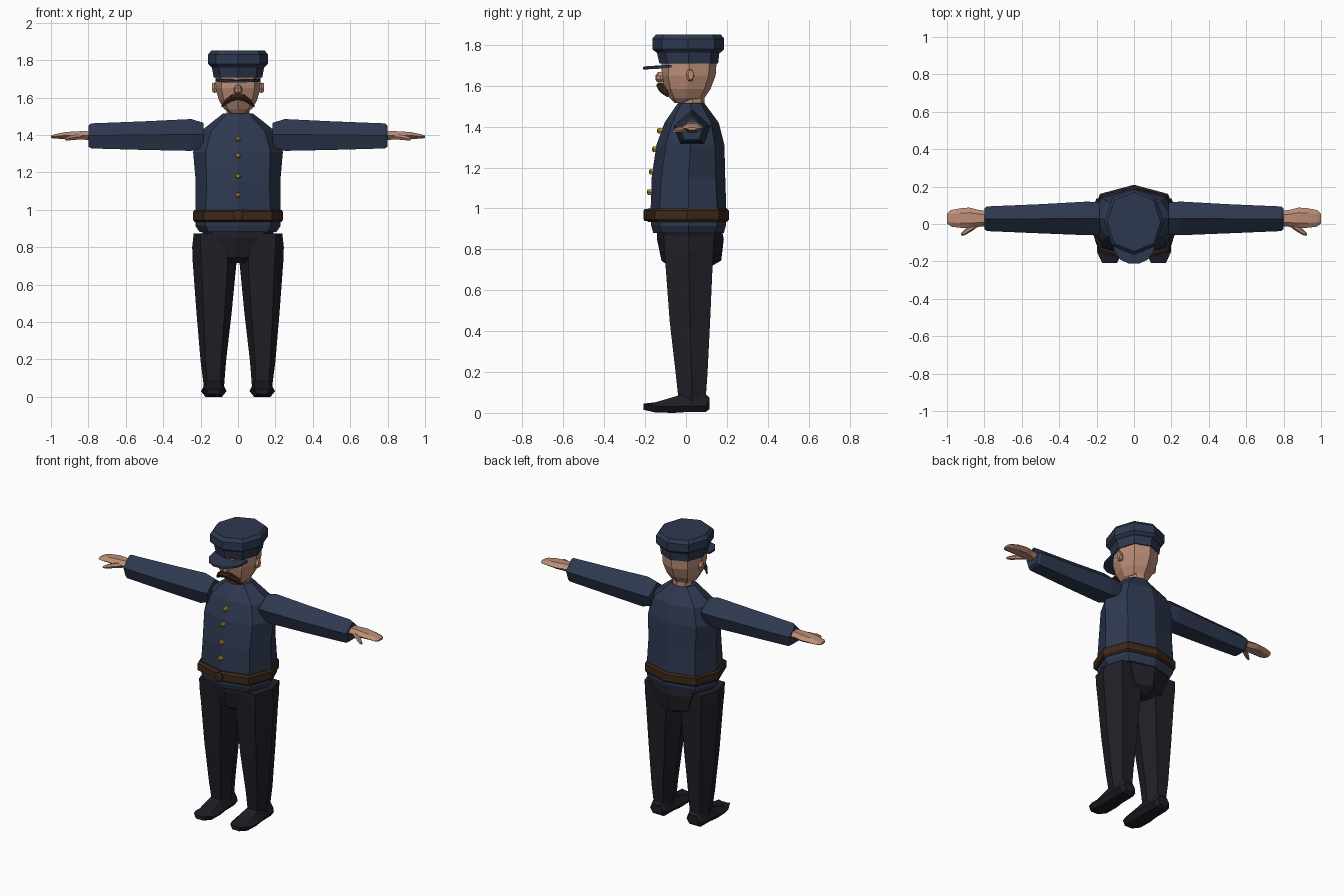
import bpy, bmesh, math
from mathutils import Vector

if "Cube" in bpy.data.objects:
    bpy.data.objects.remove(bpy.data.objects["Cube"])


def material(name, rgb):
    m = bpy.data.materials.new(name)
    m.diffuse_color = (*rgb, 1)
    m.use_nodes = True
    m.node_tree.nodes["Principled BSDF"].inputs["Base Color"].default_value = m.diffuse_color
    return m


NAVY = material("navy cloth", (0.027, 0.040, 0.080))
BLACK = material("charcoal cloth", (0.015, 0.014, 0.021))
SHOE = material("shoe leather", (0.013, 0.012, 0.018))
SKIN = material("skin", (0.50, 0.27, 0.185))
BROWN = material("belt leather", (0.046, 0.021, 0.010))
HAIR = material("dark brown hair", (0.035, 0.014, 0.009))
GOLD = material("brass", (0.50, 0.29, 0.03))


def loft(name, rings, mat, mirror=False):
    """Skin a closed solid over rings that have equal point counts."""
    bm = bmesh.new()
    loops = [[bm.verts.new(p) for p in r] for r in rings]
    n = len(loops[0])
    for a, b in zip(loops, loops[1:]):
        for i in range(n):
            j = (i + 1) % n
            bm.faces.new((a[i], a[j], b[j], b[i]))
    bm.faces.new(loops[0])
    bm.faces.new(loops[-1])
    bmesh.ops.recalc_face_normals(bm, faces=bm.faces)
    me = bpy.data.meshes.new(name)
    bm.to_mesh(me)
    bm.free()
    me.materials.append(mat)
    ob = bpy.data.objects.new(name, me)
    bpy.context.collection.objects.link(ob)
    if mirror:
        ob.modifiers.new("mirror", 'MIRROR').use_mirror_merge = False
    return ob


def oct_ring(z, hx, y0, y1, k=0.72, x=0):
    """Eight-sided horizontal ring with corners on both axes."""
    c, h = (y0 + y1) / 2, (y1 - y0) / 2
    dirs = [(1, 0), (k, k), (0, 1), (-k, k), (-1, 0), (-k, -k), (0, -1), (k, -k)]
    return [(x + hx * u, c + h * v, z) for u, v in dirs]


def hex_ring(z, x0, x1, y0, y1):
    """Six-sided horizontal ring with flat front and back."""
    cx, hx, cy, hy = (x0 + x1) / 2, (x1 - x0) / 2, (y0 + y1) / 2, (y1 - y0) / 2
    dirs = [(1, 0), (.6, 1), (-.6, 1), (-1, 0), (-.6, -1), (.6, -1)]
    return [(cx + hx * u, cy + hy * v, z) for u, v in dirs]


def side_ring(x, y, z, hy, hz, n=6, turn=0):
    """Upright ring across the x direction."""
    return [(x, y + hy * math.cos(turn + i * math.tau / n),
             z + hz * math.sin(turn + i * math.tau / n)) for i in range(n)]


def sleeve_ring(x, ym, hy, top, bot):
    """Five-sided sleeve section, ridge up."""
    mid = bot + (top - bot) * 0.52
    return [(x, ym, top), (x, ym + hy, mid), (x, ym + hy * .65, bot),
            (x, ym - hy * .65, bot), (x, ym - hy, mid)]


# jacket
loft("jacket", [oct_ring(z, hx, a, b, k) for z, hx, a, b, k in [
    (.88, .205, -.16, .185, .76), (.915, .228, -.17, .195, .76),
    (1.0, .228, -.173, .197, .76), (1.15, .226, -.168, .192, .74),
    (1.31, .240, -.145, .188, .72), (1.42, .200, -.105, .160, .72),
    (1.515, .08, -.04, .09, .72)]], NAVY)

# belt with buckle
loft("belt", [oct_ring(z, hx, a, b, .76) for z, hx, a, b in [
    (.935, .232, -.185, .2), (.945, .24, -.2, .21),
    (.99, .24, -.2, .21), (1.0, .232, -.185, .2)]], BROWN)
loft("belt_buckle", [[(r * math.cos(i * math.tau / 8), y, .968 + r * math.sin(i * math.tau / 8))
                      for i in range(8)] for y, r in ((-.18, .03), (-.203, .03), (-.208, .02))], BROWN)

# buttons
for i, (y, z) in enumerate([(-.178, 1.08), (-.168, 1.18), (-.152, 1.29), (-.129, 1.38)]):
    loft(f"button_{i + 1}", [[(r * math.cos(t * math.tau / 6), y + d, z + r * math.sin(t * math.tau / 6))
                              for t in range(6)] for d, r in ((.02, .015), (-.008, .015), (-.014, .008))], GOLD)

# sleeves
loft("sleeve", [sleeve_ring(*a) for a in [
    (.185, .03, .085, 1.465, 1.335), (.25, .03, .09, 1.485, 1.315),
    (.50, .028, .078, 1.473, 1.32), (.785, .028, .066, 1.462, 1.328),
    (.80, .028, .056, 1.45, 1.338)]], NAVY, True)

# hands and thumbs
loft("hand", [side_ring(*a) for a in [
    (.78, .03, 1.395, .04, .028), (.83, .03, 1.398, .045, .026),
    (.88, .033, 1.398, .055, .024), (.93, .032, 1.397, .052, .02),
    (.98, .03, 1.392, .044, .014), (1.0, .03, 1.39, .025, .007)]], SKIN, True)
loft("thumb", [side_ring(*a) for a in [
    (.83, .01, 1.392, .022, .018), (.87, -.02, 1.388, .02, .016),
    (.905, -.045, 1.382, .015, .013), (.925, -.056, 1.378, .007, .007)]], SKIN, True)

# trousers
loft("trouser_seat", [oct_ring(z, hx, a, b, .74) for z, hx, a, b in [
    (.715, .09, -.08, .12), (.745, .14, -.12, .172), (.85, .19, -.142, .185),
    (.90, .19, -.14, .175)]], BLACK)
loft("trouser_leg", [hex_ring(*a) for a in [
    (.05, .075, .182, -.035, .095), (.19, .064, .20, -.05, .105),
    (.45, .034, .222, -.08, .118), (.72, .008, .242, -.10, .13),
    (.80, .02, .245, -.106, .134), (.872, .06, .237, -.11, .135)]], BLACK, True)


# shoes, section running along y
def shoe_ring(y, hx, top, bot):
    return [(.13 + u * hx, y, z) for u, z in
            [(-.65, bot), (.65, bot), (1, bot + .03), (.6, top), (-.6, top), (-1, bot + .03)]]


loft("shoe", [shoe_ring(*a) for a in [
    (.115, .042, .075, .018), (.095, .06, .092, .004), (0, .062, .098, .004),
    (-.06, .068, .078, 0), (-.15, .068, .052, .002), (-.208, .04, .04, .015)]], SHOE, True)

# neck and head
loft("neck", [oct_ring(1.48, .062, -.03, .09), oct_ring(1.58, .06, -.02, .09)], SKIN)
loft("head", [oct_ring(z, hx, a, b, .74) for z, hx, a, b in [
    (1.515, .04, -.055, .0), (1.54, .075, -.08, .09), (1.585, .102, -.105, .12),
    (1.65, .12, -.122, .145), (1.72, .122, -.118, .15)]], SKIN)
loft("nose", [oct_ring(z, hx, a, b) for z, hx, a, b in [
    (1.618, .01, -.14, -.10), (1.63, .022, -.15, -.10),
    (1.65, .022, -.15, -.10), (1.668, .01, -.135, -.10)]], SKIN)
loft("ear", [side_ring(.105, .02, 1.65, .014, .024), side_ring(.125, .02, 1.652, .02, .032),
             side_ring(.138, .024, 1.654, .014, .026)], SKIN, True)

# moustache, drooping half mirrored
loft("moustache", [side_ring(*a) for a in [
    (0, -.126, 1.602, .02, .017), (.035, -.124, 1.597, .02, .021),
    (.065, -.108, 1.577, .017, .019), (.088, -.09, 1.552, .007, .007)]], HAIR, True)

# cap
loft("cap_band", [oct_ring(z, hx, a, b, .73) for z, hx, a, b in [
    (1.708, .13, -.13, .157), (1.775, .142, -.145, .165)]], NAVY)
loft("cap_crown", [oct_ring(z, hx, a, b, .73) for z, hx, a, b in [
    (1.762, .142, -.145, .168), (1.78, .16, -.165, .187), (1.83, .16, -.165, .187),
    (1.851, .143, -.147, .17)]], NAVY)


# curved cap peak sloping forward and down
def peak_ring(dz):
    pts = [(-.118, -.07), (-.108, -.14), (-.075, -.19), (-.03, -.211),
           (.03, -.211), (.075, -.19), (.108, -.14), (.118, -.07)]
    return [(x, y, 1.723 + (y + .07) * .22 - 30 * max(0, abs(x) - .07) ** 2 * .3 + dz) for x, y in pts]


loft("cap_peak", [peak_ring(-.012), peak_ring(0)], NAVY)
